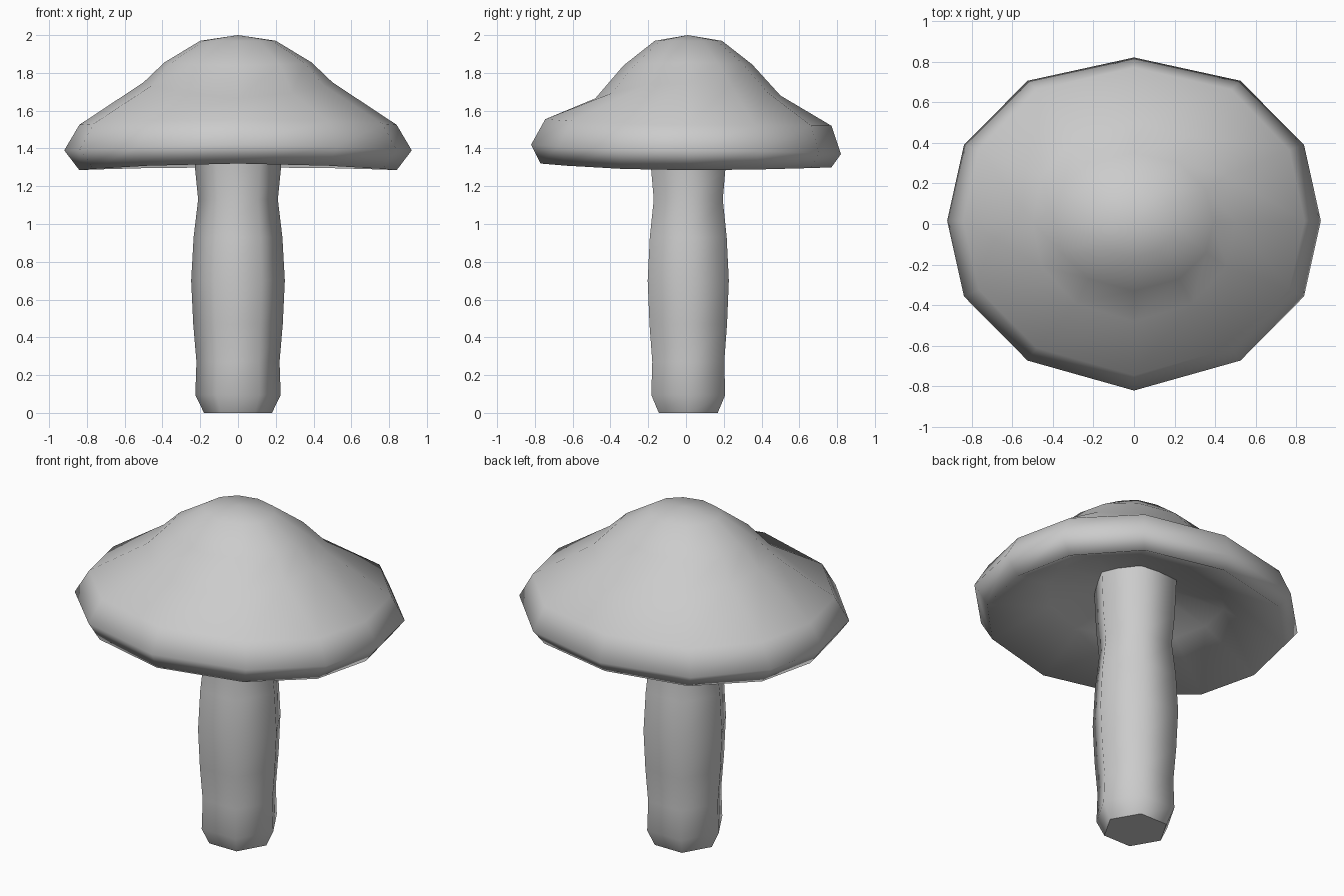
import bpy, bmesh
from math import cos, sin, pi

if "Cube" in bpy.data.objects:
    bpy.data.objects.remove(bpy.data.objects["Cube"])


def make_object(name, rings, top=None, flat_bottom=False):
    """Skin a list of vertex rings; optionally close with an apex and a flat base."""
    bm = bmesh.new()
    loops = [[bm.verts.new(p) for p in ring] for ring in rings]
    n = len(loops[0])
    for a, b in zip(loops, loops[1:]):
        for i in range(n):
            j = (i + 1) % n
            bm.faces.new((a[i], a[j], b[j], b[i]))
    if top:
        apex = bm.verts.new(top)
        for i in range(n):
            bm.faces.new((loops[-1][i], loops[-1][(i + 1) % n], apex))
    for f in bm.faces:
        f.smooth = True
    if flat_bottom:
        bm.faces.new(loops[0][::-1]).smooth = False
    bmesh.ops.recalc_face_normals(bm, faces=bm.faces[:])
    mesh = bpy.data.meshes.new(name)
    bm.to_mesh(mesh)
    bm.free()
    obj = bpy.data.objects.new(name, mesh)
    bpy.context.collection.objects.link(obj)
    return obj


# Twelve-sided outline of the cap, one quarter mirrored to four
quarter = [(1, 0.02), (0.91, 0.475), (0.57, 0.86)]
outline = (quarter + [(0, 1)] + [(-x, y) for x, y in quarter[::-1]]
           + [(-x, -y + 0.04) for x, y in quarter[1:]]
           + [(0, -1)] + [(x, -y + 0.04) for x, y in quarter[:0:-1]])


def cap_ring(rx, back, front, z_side, z_back, z_front):
    ring = []
    for u, v in outline:
        depth, z_end = (back, z_back) if v > 0 else (front, z_front)
        w = min(1, v * v)
        ring.append((u * rx, v * depth, z_side * (1 - w) + z_end * w))
    return ring


# Cap: hollow underside, rolled rim, shoulder and dome
cap_rings = [cap_ring(*r) for r in (
    (0.18, 0.16, 0.15, 1.55, 1.55, 1.55),
    (0.50, 0.46, 0.45, 1.47, 1.46, 1.47),
    (0.84, 0.77, 0.77, 1.285, 1.30, 1.32),
    (0.92, 0.82, 0.82, 1.39, 1.37, 1.42),
    (0.84, 0.77, 0.745, 1.525, 1.52, 1.555),
    (0.50, 0.50, 0.48, 1.75, 1.68, 1.665),
    (0.39, 0.35, 0.33, 1.855, 1.845, 1.84),
    (0.20, 0.19, 0.165, 1.97, 1.97, 1.97),
)]
make_object("mushroom_cap", cap_rings, top=(0, 0.01, 2.0))

# Stem: six-sided, slightly bulging
stem_profile = [(0.18, 0), (0.226, 0.095), (0.22, 0.27), (0.237, 0.47), (0.248, 0.70),
                (0.235, 0.93), (0.211, 1.13), (0.228, 1.30), (0.24, 1.56)]
stem_rings = [[(r * cos(i * pi / 3), r * sin(i * pi / 3) + 0.012, z) for i in range(6)]
              for r, z in stem_profile]
make_object("mushroom_stem", stem_rings, flat_bottom=True)
